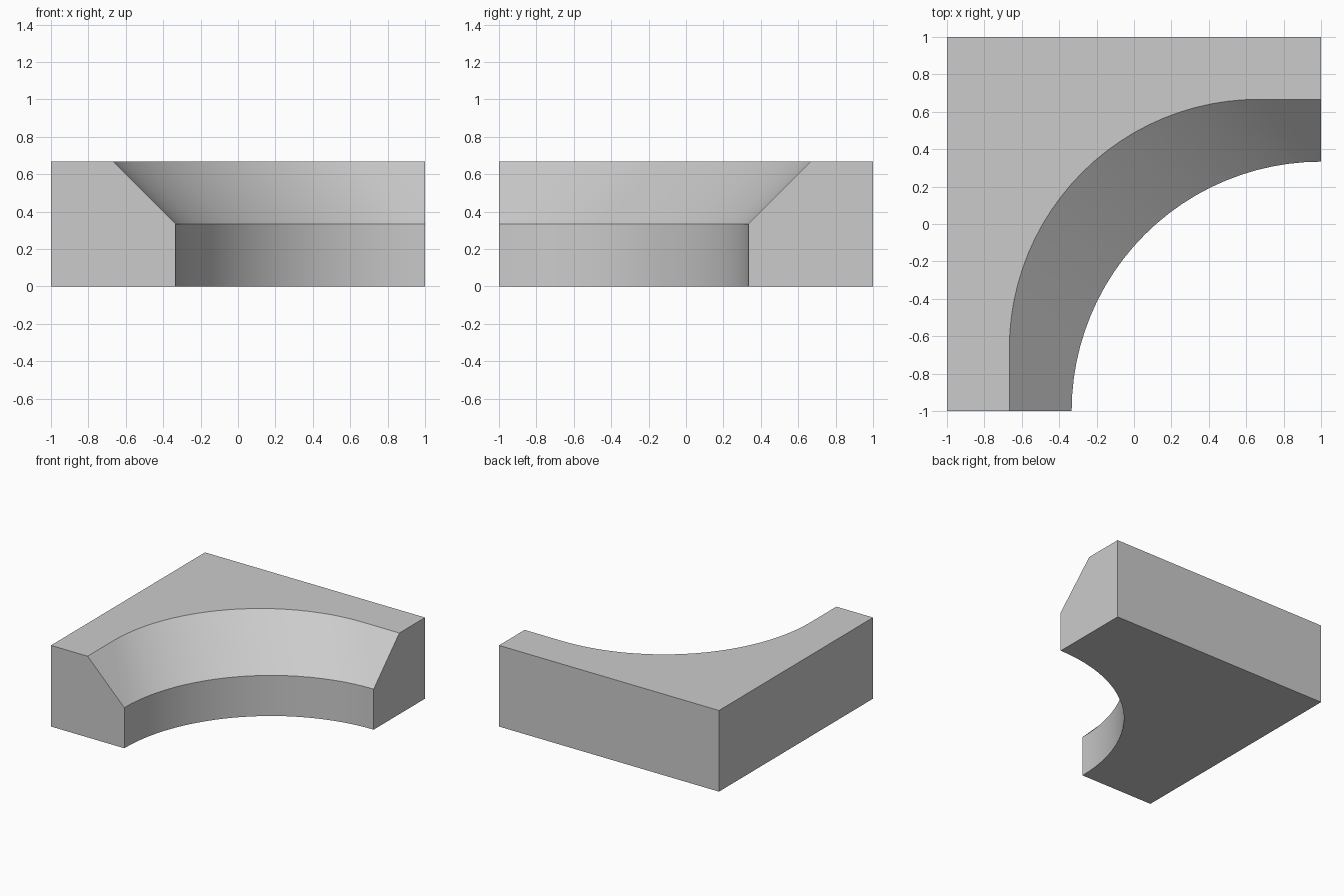
import bpy, bmesh, math

if "Cube" in bpy.data.objects:
    bpy.data.objects.remove(bpy.data.objects["Cube"])

T = 1 / 3          # module: the block is built on thirds
R = 4 * T          # radius of the curved inner wall
SEGS = 24


def arc(cx, cy, z):
    """Quarter arc running from the front end to the right end."""
    pts = []
    for i in range(SEGS + 1):
        a = math.pi - math.pi / 2 * i / SEGS
        pts.append((cx + R * math.cos(a), cy + R * math.sin(a), z))
    return pts


bm = bmesh.new()


def verts(points):
    return [bm.verts.new(p) for p in points]


# Outer corner outlines, ordered front-left, back-left, back-right
bottom_out = verts([(-1, -1, 0), (-1, 1, 0), (1, 1, 0)])
top_out = verts([(-1, -1, 2 * T), (-1, 1, 2 * T), (1, 1, 2 * T)])

# Inner curves: wall foot, wall top, and the slope's upper rim
foot = verts(arc(1, -1, 0))
ledge = verts(arc(1, -1, T))
rim = verts(arc(1 - T, -1 + T, 2 * T))
rim_front, rim_right = verts([(-2 * T, -1, 2 * T), (1, 2 * T, 2 * T)])

# Curved wall and slope
for lower, upper in ((foot, ledge), (ledge, rim)):
    for i in range(SEGS):
        bm.faces.new((lower[i], lower[i + 1], upper[i + 1], upper[i]))

# Flat triangles finishing the slope at both ends
bm.faces.new((rim_front, ledge[0], rim[0]))
bm.faces.new((ledge[-1], rim_right, rim[-1]))

# Top and bottom
bm.faces.new(top_out + [rim_right] + rim[::-1] + [rim_front])
bm.faces.new(bottom_out + foot[::-1])

# Back and left walls
for i in range(2):
    bm.faces.new((bottom_out[i], bottom_out[i + 1], top_out[i + 1], top_out[i]))

# End profiles
bm.faces.new((bottom_out[0], foot[0], ledge[0], rim_front, top_out[0]))
bm.faces.new((bottom_out[2], foot[-1], ledge[-1], rim_right, top_out[2]))

bmesh.ops.recalc_face_normals(bm, faces=bm.faces)
mesh = bpy.data.meshes.new("curved_corner_block")
bm.to_mesh(mesh)
bm.free()

block = bpy.data.objects.new("curved_corner_block", mesh)
bpy.context.collection.objects.link(block)
bpy.context.view_layer.objects.active = block
block.select_set(True)
bpy.ops.object.shade_smooth_by_angle(angle=math.radians(30))
